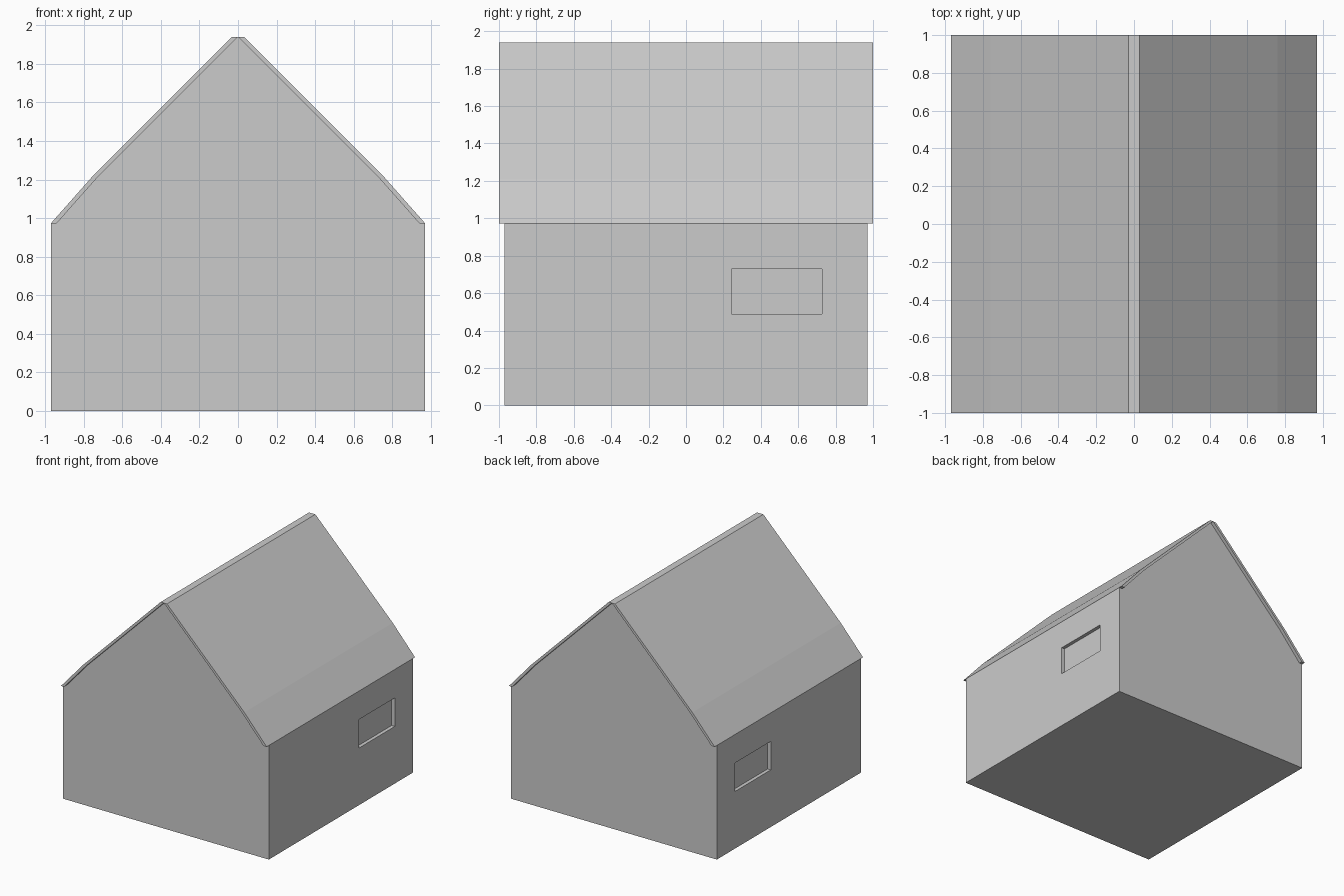
import bpy, bmesh

if "Cube" in bpy.data.objects:
    bpy.data.objects.remove(bpy.data.objects["Cube"])


def prism(name, profile, y0, y1):
    """Extrude an x/z outline along y."""
    bm = bmesh.new()
    face = bm.faces.new([bm.verts.new((x, y0, z)) for x, z in profile])
    ext = bmesh.ops.extrude_face_region(bm, geom=[face])
    verts = [v for v in ext["geom"] if isinstance(v, bmesh.types.BMVert)]
    bmesh.ops.translate(bm, verts=verts, vec=(0, y1 - y0, 0))
    bmesh.ops.recalc_face_normals(bm, faces=bm.faces)
    mesh = bpy.data.meshes.new(name)
    bm.to_mesh(mesh)
    bm.free()
    obj = bpy.data.objects.new(name, mesh)
    bpy.context.collection.objects.link(obj)
    return obj


HALF, EAVE, RIDGE, THICK = 0.97, 0.973, 1.94, 0.03

# Gabled house body
right = [(HALF, 0), (HALF, EAVE), (HALF - THICK, EAVE), (0.73, 1.21)]
left = [(-x, z) for x, z in reversed(right)]
house = prism("house_walls", right + [(0, RIDGE)] + left, -HALF, HALF)

# Roof slabs with a shallow kick at the eaves, overhanging the gables
slope = [(0, RIDGE), (THICK, RIDGE), (0.76, 1.21), (HALF, EAVE),
         (HALF - THICK, EAVE), (0.73, 1.21)]
for side, s in (("right", 1), ("left", -1)):
    prism(f"roof_{side}", [(s * x, z) for x, z in slope], -1, 1)

# Shallow window recess in each side wall
for side, s in (("right", 1), ("left", -1)):
    x0, x1 = s * (HALF - THICK), s * (HALF + 0.1)
    cutter = prism(f"window_cutter_{side}",
                   [(x0, 0.487), (x1, 0.487), (x1, 0.73), (x0, 0.73)], 0.243, 0.728)
    cutter.hide_render = True
    cutter.hide_set(True)
    cut = house.modifiers.new(f"window_{side}", "BOOLEAN")
    cut.operation = "DIFFERENCE"
    cut.solver = "EXACT"
    cut.object = cutter
